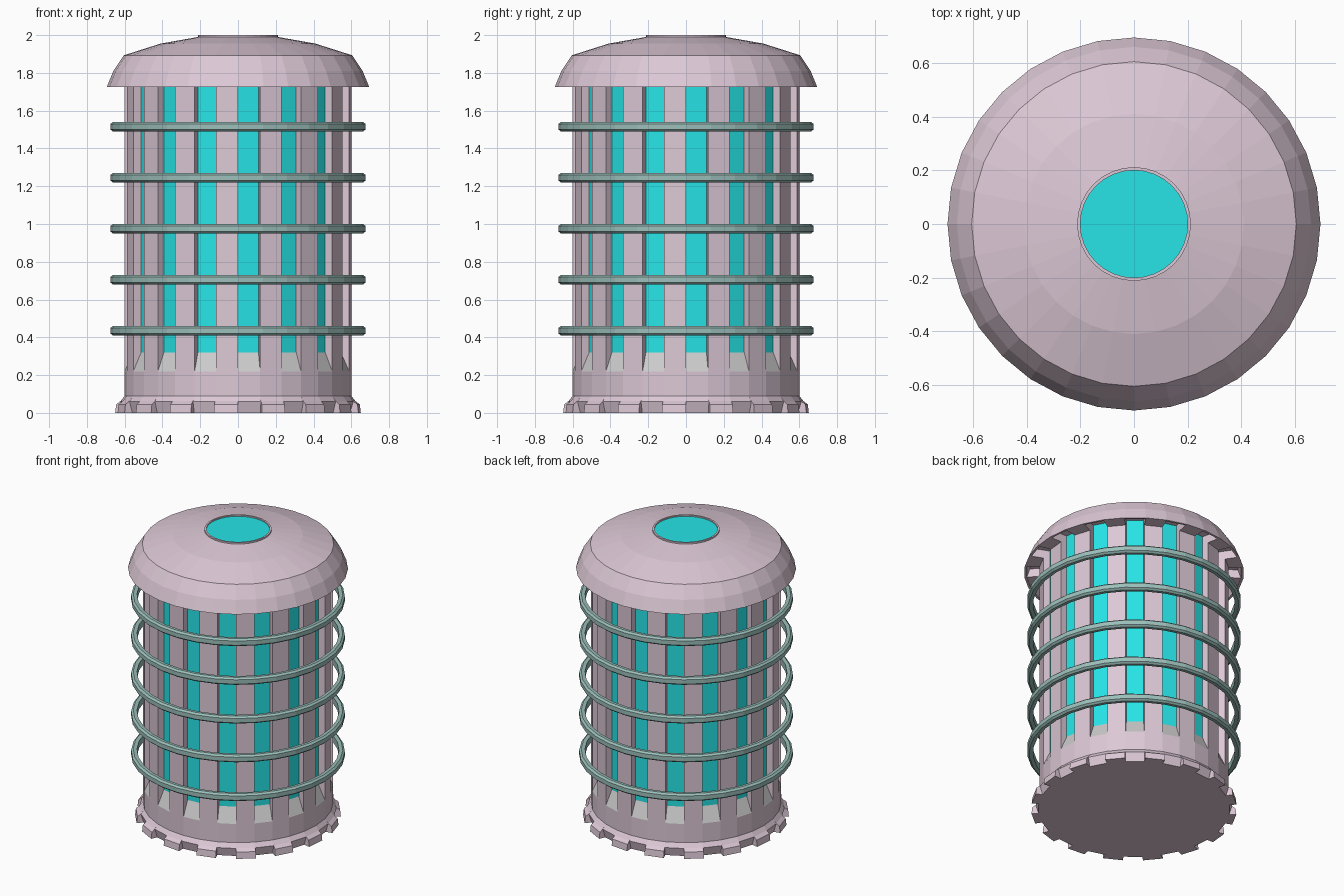
import bpy, bmesh, math

if "Cube" in bpy.data.objects:
    bpy.data.objects.remove(bpy.data.objects["Cube"])

N = 32                      # sides around the axis
STEP = 2 * math.pi / N


def material(name, rgb):
    m = bpy.data.materials.new(name)
    m.diffuse_color = (*rgb, 1)
    m.use_nodes = True
    m.node_tree.nodes["Principled BSDF"].inputs["Base Color"].default_value = m.diffuse_color
    return m


PINK = material("pale_pink", (0.72, 0.58, 0.67))
TEAL = material("teal_glow", (0.02, 0.78, 0.80))
RING = material("grey_green", (0.33, 0.52, 0.49))
SILL = material("light_grey", (0.57, 0.59, 0.57))


def finish(name, bm, mat):
    bmesh.ops.remove_doubles(bm, verts=bm.verts, dist=1e-5)
    bmesh.ops.recalc_face_normals(bm, faces=bm.faces)
    me = bpy.data.meshes.new(name)
    bm.to_mesh(me)
    bm.free()
    me.materials.append(mat)
    ob = bpy.data.objects.new(name, me)
    bpy.context.collection.objects.link(ob)
    return ob


def point(r, z, k):
    # angle 0 faces the front (-y) and grows towards +x
    a = k * STEP
    return (r * math.sin(a), -r * math.cos(a), z)


def lathe(name, profile, mat, closed=False):
    """Revolve an (r, z) profile; r = 0 ends become flat discs."""
    bm = bmesh.new()
    pairs = list(zip(profile, profile[1:]))
    if closed:
        pairs.append((profile[-1], profile[0]))
    for (r0, z0), (r1, z1) in pairs:
        if r0 == 0 or r1 == 0:
            r, z = max((r0, z0), (r1, z1))
            bm.faces.new([bm.verts.new(point(r, z, k)) for k in range(N)])
            continue
        for k in range(N):
            bm.faces.new([bm.verts.new(p) for p in (
                point(r0, z0, k), point(r0, z0, k + 1),
                point(r1, z1, k + 1), point(r1, z1, k))])
    return finish(name, bm, mat)


def sectors(name, profile, mat):
    """Solid one-segment blocks on every second side (the pillar sides)."""
    bm = bmesh.new()
    for k in range(-1, N - 1, 2):
        a = [bm.verts.new(point(r, z, k)) for r, z in profile]
        b = [bm.verts.new(point(r, z, k + 1)) for r, z in profile]
        bm.faces.new(a)
        bm.faces.new(b[::-1])
        for i in range(len(a)):
            j = (i + 1) % len(a)
            bm.faces.new((a[i], b[i], b[j], a[j]))
    return finish(name, bm, mat)


# base drum with a flared foot, and the sloping sill under the slots
lathe("base_drum", [(0, 0), (0.605, 0), (0.622, 0.06), (0.60, 0.09), (0.60, 0.22)], PINK)
lathe("slot_sill", [(0.60, 0.22), (0.555, 0.32)], SILL)
sectors("foot_teeth", [(0.60, 0), (0.65, 0), (0.645, 0.045),
                       (0.622, 0.062), (0.60, 0.09)], PINK)

# glowing core and the pillars around it
lathe("glowing_core", [(0.555, 0.32), (0.555, 1.79)], TEAL)
sectors("pillars", [(0.55, 0.22), (0.60, 0.22), (0.60, 1.79), (0.55, 1.79)], PINK)

# hoops with chamfered outer edges
for i in range(5):
    z = 0.435 + 0.27 * i
    section = [(0.638, z - 0.024), (0.662, z - 0.026), (0.675, z - 0.015),
               (0.675, z + 0.015), (0.662, z + 0.026), (0.638, z + 0.024)]
    lathe(f"hoop_{i + 1}", section, RING, closed=True)

# domed cap with a recessed underside, brackets and a round window
lathe("cap", [(0.555, 1.785), (0.66, 1.785), (0.68, 1.725), (0.695, 1.725),
              (0.66, 1.81), (0.605, 1.893), (0.41, 1.955), (0.212, 1.99),
              (0.212, 2.0), (0.20, 2.0), (0.20, 1.99)], PINK)
sectors("cap_brackets", [(0.59, 1.727), (0.685, 1.727), (0.66, 1.80), (0.59, 1.80)], PINK)
window = lathe("cap_window", [(0.20, 1.992), (0, 1.992)], TEAL)
